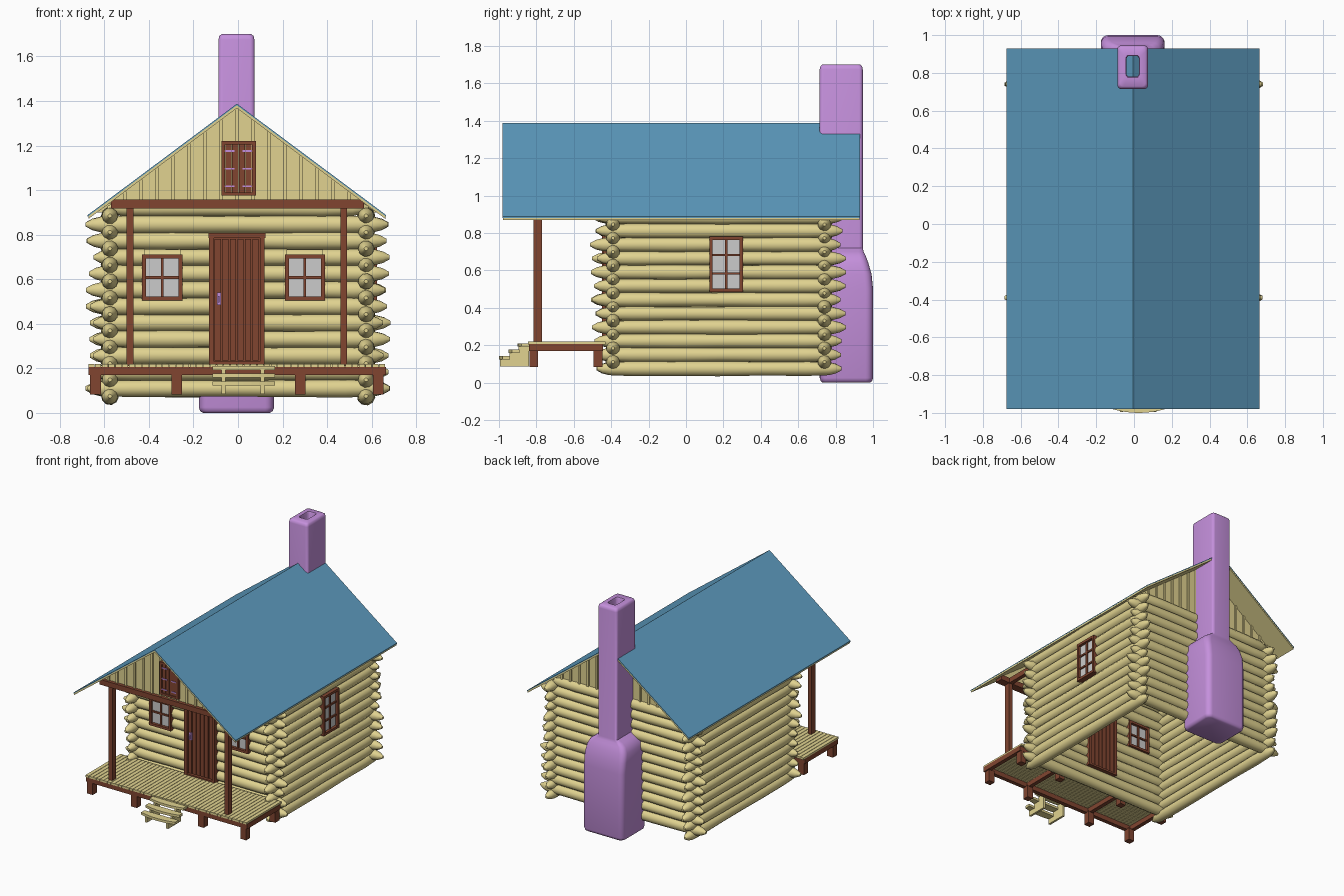
import bpy, bmesh, math, random
from mathutils import Vector

if "Cube" in bpy.data.objects:
    bpy.data.objects.remove(bpy.data.objects["Cube"])

random.seed(4)


def material(name, rgb):
    m = bpy.data.materials.new(name)
    m.diffuse_color = (*rgb, 1)
    m.use_nodes = True
    m.node_tree.nodes["Principled BSDF"].inputs["Base Color"].default_value = m.diffuse_color
    return m


TAN = material("pale_wood", (0.75, 0.65, 0.28))
BROWN = material("brown_wood", (0.22, 0.06, 0.03))
BLUE = material("roof_blue", (0.11, 0.33, 0.52))
PURPLE = material("purple", (0.56, 0.28, 0.72))


def finish(name, bm, mat=None, smooth=None):
    bmesh.ops.recalc_face_normals(bm, faces=bm.faces)
    me = bpy.data.meshes.new(name)
    bm.to_mesh(me)
    bm.free()
    ob = bpy.data.objects.new(name, me)
    bpy.context.collection.objects.link(ob)
    if mat:
        me.materials.append(mat)
    if smooth:
        bpy.ops.object.select_all(action='DESELECT')
        ob.select_set(True)
        bpy.context.view_layer.objects.active = ob
        bpy.ops.object.shade_smooth_by_angle(angle=math.radians(smooth))
    return ob


def add_box(bm, x0, x1, y0, y1, z0, z1):
    vs = bmesh.ops.create_cube(bm, size=1)["verts"]
    for v in vs:
        v.co = Vector(((x0 + x1) / 2 + v.co.x * (x1 - x0),
                       (y0 + y1) / 2 + v.co.y * (y1 - y0),
                       (z0 + z1) / 2 + v.co.z * (z1 - z0)))


def boxes(name, mat, items):
    bm = bmesh.new()
    for b in items:
        add_box(bm, *b)
    return finish(name, bm, mat)


def add_loft(bm, rings):
    loops = [[bm.verts.new(p) for p in r] for r in rings]
    n = len(loops[0])
    for a, b in zip(loops, loops[1:]):
        for i in range(n):
            bm.faces.new((a[i], a[(i + 1) % n], b[(i + 1) % n], b[i]))
    bm.faces.new(loops[0])
    bm.faces.new(loops[-1])


def add_prism(bm, pts, axis, a, b):
    """Extrude a 2D outline along x, y or z from a to b."""
    def place(p, d):
        return {"x": (d, *p), "y": (p[0], d, p[1]), "z": (*p, d)}[axis]
    add_loft(bm, [[place(p, d) for p in pts] for d in (a, b)])


# --- Log walls -------------------------------------------------------------
def add_log(bm, axis, a, b, off, z, tip_a=True, tip_b=True):
    taper = [(0, 0.009), (0.03, 0.026), (0.07, 0.036)]
    prof = [(a + d, r) for d, r in taper] if tip_a else [(a, 0.038)]
    n = max(1, int((b - a) / 0.25))
    lo, hi = a + 0.08, b - 0.08
    if hi > lo:
        prof += [(lo + (hi - lo) * (i + 0.5) / n, random.uniform(0.037, 0.042)) for i in range(n)]
    prof += [(b - d, r) for d, r in reversed(taper)] if tip_b else [(b, 0.038)]
    spin = random.random()
    rings = []
    for t, r in prof:
        ring = []
        for k in range(10):
            ang = spin + k * math.tau / 10
            u, w = off + r * math.cos(ang), z + r * math.sin(ang)
            ring.append((t, u, w) if axis == "x" else (u, t, w))
        rings.append(ring)
    add_loft(bm, rings)


def log_wall(name, axis, a, b, off, z0, rows, openings=()):
    bm = bmesh.new()
    for i in range(rows):
        z = z0 + 0.0736 * i
        s, e = a + random.uniform(0, 0.04), b - random.uniform(0, 0.04)
        if axis == "x" and i == rows - 1:
            s, e = a + 0.1, b - 0.1
        tip = True
        for o0, o1, oz0, oz1 in openings:
            if oz0 < z < oz1:
                add_log(bm, axis, s, o0, off, z, tip, False)
                s, tip = o1, False
        add_log(bm, axis, s, e, off, z, tip, True)
    finish(name, bm, TAN, 40)


FRONT_WINDOWS = [(-0.43, -0.25), (0.21, 0.39)]
log_wall("front_log_wall", "x", -0.685, 0.685, -0.39, 0.11, 12,
         [(-0.42, -0.26, 0.505, 0.71), (-0.12, 0.11, 0.2, 0.8), (0.22, 0.38, 0.505, 0.71)])
log_wall("back_log_wall", "x", -0.685, 0.685, 0.74, 0.11, 12)
log_wall("left_log_wall", "y", -0.515, 0.865, -0.575, 0.075, 12)
log_wall("right_log_wall", "y", -0.515, 0.865, 0.575, 0.075, 12, [(0.135, 0.295, 0.485, 0.78)])


# --- Windows: frame and bars in wall coordinates (u along wall, d through it)
def window(name, axis, u0, u1, z0, z1, d0, d1, panes):
    def to(u, v, e, f, p, q):
        return (u, v, e, f, p, q) if axis == "x" else (e, f, u, v, p, q)
    t, mid = 0.018, (u0 + u1) / 2
    bars = [to(u0, u0 + t, d0, d1, z0, z1), to(u1 - t, u1, d0, d1, z0, z1),
            to(u0, u1, d0, d1, z0, z0 + t), to(u0, u1, d0, d1, z1 - t, z1),
            to(mid - 0.006, mid + 0.006, d0 + 0.01, d1 - 0.01, z0, z1)]
    for i in range(1, panes):
        z = z0 + (z1 - z0) * i / panes
        bars.append(to(u0, u1, d0 + 0.01, d1 - 0.01, z - 0.006, z + 0.006))
    boxes(name + "_frame", BROWN, bars)
    boxes(name + "_glass", None, [to(u0 + 0.01, u1 - 0.01, d0 + 0.02, d1 - 0.02, z0 + 0.01, z1 - 0.01)])


for side, (u0, u1) in zip(("left", "right"), FRONT_WINDOWS):
    window("front_" + side + "_window", "x", u0, u1, 0.505, 0.71, -0.44, -0.345, 2)
window("side_window", "y", 0.125, 0.305, 0.485, 0.78, 0.53, 0.625, 3)

# --- Door ------------------------------------------------------------------
boxes("door_frame", BROWN, [(-0.13, -0.108, -0.45, -0.34, 0.225, 0.8), (0.098, 0.12, -0.45, -0.34, 0.225, 0.8),
                            (-0.132, 0.123, -0.455, -0.34, 0.785, 0.808), (-0.13, 0.12, -0.45, -0.34, 0.215, 0.23)])
boxes("door_planks", BROWN, [(-0.108, 0.098, -0.425, -0.36, 0.225, 0.79)]
      + [(-0.105 + 0.034 * i, -0.077 + 0.034 * i, -0.438, -0.35, 0.235, 0.78) for i in range(6)])
boxes("door_handle", PURPLE, [(-0.095, -0.077, -0.445, -0.43, 0.485, 0.54), (-0.09, -0.082, -0.455, -0.44, 0.495, 0.525)])

# --- Roof ------------------------------------------------------------------
CX, APEX, SLOPE = -0.005, 1.388, 0.746


def roof_z(x):
    return APEX - abs(x - CX) * SLOPE


def roof_layer(name, mat, half, top, bottom, y0, y1):
    bm = bmesh.new()
    xs = [CX - half, CX, CX + half]
    add_prism(bm, [(x, roof_z(x) - top) for x in xs] + [(x, roof_z(x) - bottom) for x in xs[::-1]], "y", y0, y1)
    finish(name, bm, mat)


roof_layer("roof_covering", BLUE, 0.67, 0, 0.007, -0.98, 0.93)
roof_layer("roof_boards", TAN, 0.667, 0.007, 0.02, -0.978, 0.928)


# --- Board and batten gables ---------------------------------------------------
def gable(name, y0, y1, z0, out):
    bm = bmesh.new()
    half = (APEX - 0.012 - z0) / SLOPE
    add_prism(bm, [(CX - half, z0), (CX + half, z0), (CX, APEX - 0.012)], "y", y0, y1)
    for i in range(-8, 9):
        x = CX + i * 0.072
        top = min(roof_z(x - 0.008), roof_z(x + 0.008)) - 0.012
        if top > z0:
            add_box(bm, x - 0.008, x + 0.008, min(y0, y0 + out), max(y1, y1 + out), z0, top)
    finish(name, bm, TAN)


gable("front_gable", -0.80, -0.785, 0.94, -0.01)
gable("back_gable", 0.735, 0.75, 0.9, 0.01)

# Shuttered loft opening with hinges
boxes("loft_shutters", BROWN, [(-0.075, 0.08, -0.822, -0.78, 0.975, 0.99), (-0.075, 0.08, -0.822, -0.78, 1.205, 1.22),
                               (-0.075, -0.058, -0.822, -0.78, 0.975, 1.22), (0.063, 0.08, -0.822, -0.78, 0.975, 1.22)]
      + [(-0.056 + 0.03 * i, -0.029 + 0.03 * i, -0.815, -0.78, 0.98, 1.21) for i in range(4)])
boxes("loft_hinges", PURPLE, [(x, x + 0.045, -0.82, -0.81, z, z + 0.008)
                              for x in (-0.06, 0.02) for z in (1.013, 1.092, 1.172)])

# --- Porch -----------------------------------------------------------------
boxes("porch_beams", BROWN, [(-0.57, 0.565, -0.825, -0.765, 0.918, 0.957)]
      + [(x - 0.015, x + 0.015, -0.78, -0.39, 0.918, 0.957) for x in (-0.485, 0.475)])
boxes("porch_posts", BROWN, [(x - 0.015, x + 0.015, -0.815, -0.77, 0.21, 0.92) for x in (-0.485, 0.475)])
boxes("porch_frame", BROWN, [(-0.672, 0.664, -0.84, -0.81, 0.17, 0.207), (-0.672, 0.664, -0.475, -0.445, 0.17, 0.207)]
      + [(x, x + 0.03, -0.84, -0.445, 0.17, 0.207) for x in (-0.672, -0.29, 0.265, 0.634)])
boxes("porch_legs", BROWN, [(x - 0.024, x + 0.024, y - 0.024, y + 0.024, 0.083, 0.175)
                            for x in (-0.64, -0.275, 0.28, 0.63) for y in (-0.814, -0.47)])
step = 1.336 / 44
boxes("porch_floor_boards", TAN, [(-0.672 + step * i, -0.672 + step * (i + 0.9), -0.845, -0.43, 0.205, 0.22)
                                  for i in range(44)])

# Steps with bowed treads on two stringers
bm = bmesh.new()
for i in range(3):
    y, z = -1 + 0.05 * i, 0.142 + 0.034 * i
    front = [(0.025 + 0.14 * k / 4, y + 0.02 * (k / 4) ** 2) for k in range(-4, 5)]
    add_prism(bm, front + [(0.165, y + 0.06), (-0.115, y + 0.06)], "z", z - 0.018, z)
finish("step_treads", bm, TAN)
bm = bmesh.new()
profile = [(-0.84, 0.085), (-0.995, 0.085), (-0.995, 0.125), (-0.945, 0.125),
           (-0.945, 0.159), (-0.895, 0.159), (-0.895, 0.193), (-0.84, 0.193)]
for x in (-0.065, 0.11):
    add_prism(bm, profile, "x", x - 0.008, x + 0.008)
finish("step_stringers", bm, TAN)

# --- Chimney: lofted rounded rectangles, then an oval flue going down inside ---
CHX = -0.007


def rounded(hx, y0, y1, z, r):
    pts = []
    for q, (sx, cy) in enumerate(((1, y1 - r), (-1, y1 - r), (-1, y0 + r), (1, y0 + r))):
        for k in range(6):
            a = math.pi / 2 * (q + k / 5)
            pts.append((CHX + sx * (hx - r) + r * math.cos(a), cy + r * math.sin(a), z))
    return pts


sections = [(0, 0.15, 0.73, 0.983, 0.03), (0.008, 0.163, 0.72, 0.995, 0.035), (0.025, 0.169, 0.715, 1.0, 0.04),
            (0.5, 0.169, 0.715, 1.0, 0.04), (0.58, 0.169, 0.715, 0.992, 0.04), (0.64, 0.162, 0.715, 0.975, 0.04),
            (0.68, 0.142, 0.715, 0.96, 0.035), (0.7, 0.115, 0.715, 0.95, 0.03), (0.72, 0.081, 0.715, 0.945, 0.02),
            (1.675, 0.081, 0.715, 0.945, 0.02), (1.692, 0.077, 0.719, 0.941, 0.02), (1.7, 0.067, 0.729, 0.931, 0.02)]
rings = [rounded(hx, y0, y1, z, r) for z, hx, y0, y1, r in sections]
top = rings[-1]
for z, s in ((1.7, 1.08), (1.69, 1), (1.3, 1)):
    oval = []
    for x, y, _ in top:
        a = math.atan2((y - 0.83) / 0.101, (x - CHX) / 0.067)
        oval.append((CHX + 0.043 * s * math.cos(a), 0.835 + 0.066 * s * math.sin(a), z))
    rings.append(oval)
bm = bmesh.new()
add_loft(bm, rings)
finish("chimney", bm, PURPLE, 45)
